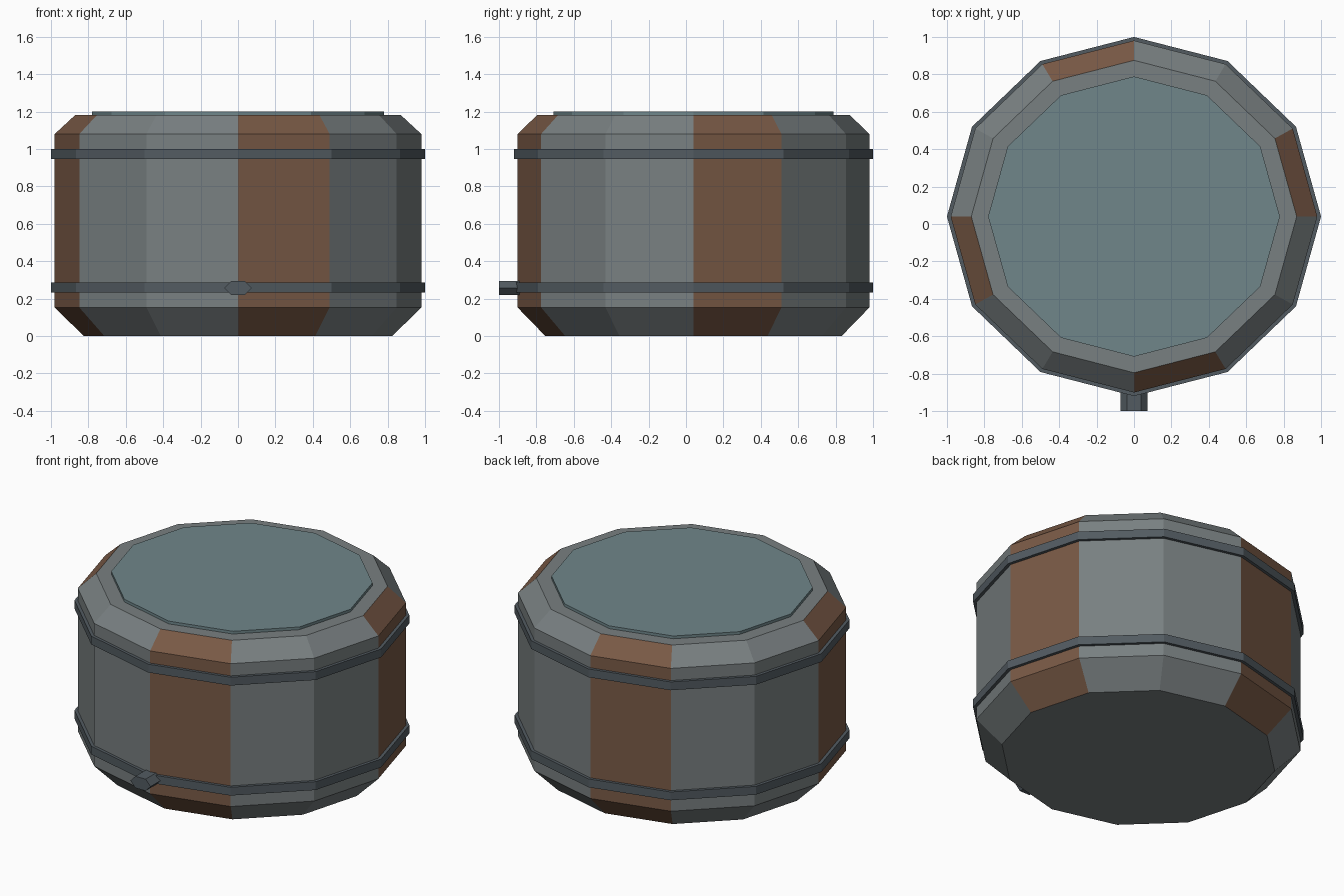
import bpy, bmesh
from math import cos, sin, radians

if "Cube" in bpy.data.objects:
    bpy.data.objects.remove(bpy.data.objects["Cube"])

CY, SQUASH = 0.04, 0.96   # barrel axis offset and oval ratio


def material(name, rgb):
    m = bpy.data.materials.new(name)
    m.diffuse_color = (*rgb, 1)
    m.use_nodes = True
    m.node_tree.nodes["Principled BSDF"].inputs["Base Color"].default_value = m.diffuse_color
    return m


steel = material("steel_grey", (0.19, 0.215, 0.22))
rust = material("rust_brown", (0.19, 0.10, 0.06))
iron = material("dark_iron", (0.085, 0.105, 0.12))
water = material("lid_teal", (0.16, 0.24, 0.255))


def oval_loft(name, profile, mats, stripe=0):
    """Twelve-sided closed shape from (radius, z) rings; every stripe-th panel uses mats[1]."""
    bm = bmesh.new()
    rings = [[bm.verts.new((r * cos(radians(30 * k)),
                            CY + r * SQUASH * sin(radians(30 * k)), z))
              for k in range(12)] for r, z in profile]
    for a, b in zip(rings, rings[1:]):
        for k in range(12):
            j = (k + 1) % 12
            f = bm.faces.new((a[k], a[j], b[j], b[k]))
            if stripe and k % stripe == 0:
                f.material_index = 1
    bm.faces.new(rings[0][::-1])
    bm.faces.new(rings[-1])
    me = bpy.data.meshes.new(name)
    bm.to_mesh(me)
    bm.free()
    for m in mats:
        me.materials.append(m)
    ob = bpy.data.objects.new(name, me)
    bpy.context.collection.objects.link(ob)
    return ob


# Barrel body with chamfered base and shoulder, every third panel brown
oval_loft("barrel_body",
          [(0.825, 0), (0.98, 0.153), (0.98, 1.08), (0.87, 1.182)],
          [steel, rust], stripe=3)

# Lid disc
oval_loft("lid", [(0.78, 1.16), (0.78, 1.2)], [water])

# Hoops
for name, z in (("lower_hoop", 0.26), ("upper_hoop", 0.974)):
    oval_loft(name, [(1.0, z - 0.027), (1.0, z + 0.027)], [iron])

# Flattened hexagonal spout at the front
bpy.ops.mesh.primitive_cylinder_add(vertices=6, radius=0.073, depth=0.16)
spout = bpy.context.object
spout.name = "spout"
for v in spout.data.vertices:
    x, y, z = v.co
    # lay along y with corners pointing sideways
    v.co = (y, -0.92 - z, 0.257 + x * 0.6)
spout.data.materials.append(iron)
bm = bmesh.new()
bm.from_mesh(spout.data)
bmesh.ops.recalc_face_normals(bm, faces=bm.faces)
bm.to_mesh(spout.data)
bm.free()
